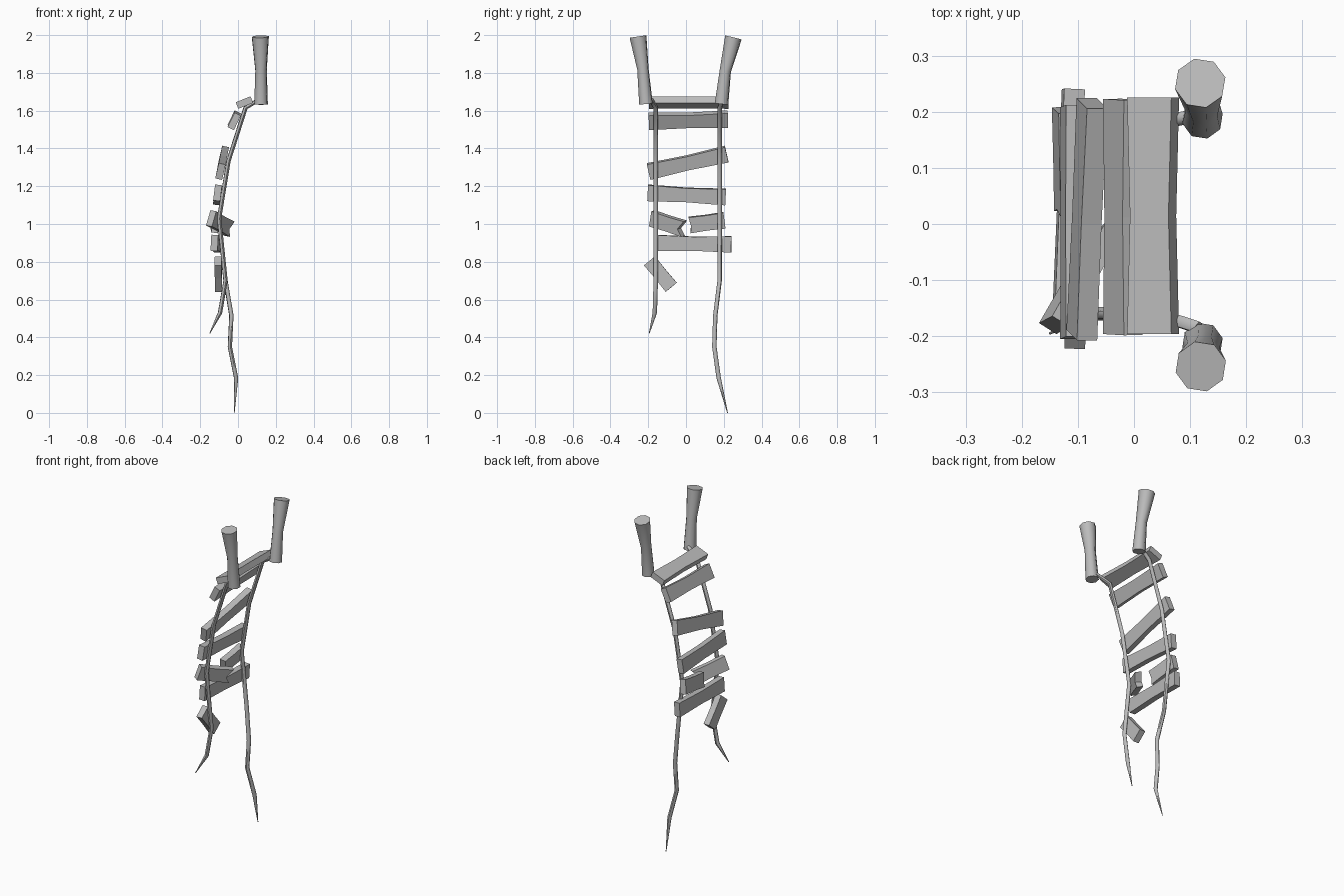
import bpy, bmesh, math
from mathutils import Vector

cube = bpy.data.objects.get("Cube")
if cube:
    bpy.data.objects.remove(cube, do_unlink=True)

GREY = (0.5, 0.5, 0.5, 1.0)
mat = bpy.data.materials.new("plain grey")
mat.use_nodes = True
mat.diffuse_color = GREY
mat.node_tree.nodes["Principled BSDF"].inputs["Base Color"].default_value = GREY


def finish(bm, name, smooth=False):
    bmesh.ops.recalc_face_normals(bm, faces=bm.faces)
    mesh = bpy.data.meshes.new(name)
    bm.to_mesh(mesh)
    bm.free()
    mesh.materials.append(mat)
    obj = bpy.data.objects.new(name, mesh)
    bpy.context.collection.objects.link(obj)
    if smooth:
        bpy.ops.object.select_all(action='DESELECT')
        obj.select_set(True)
        bpy.context.view_layer.objects.active = obj
        bpy.ops.object.shade_smooth_by_angle(angle=math.radians(60))
    return obj


def tube(name, path, radii, sides=8):
    """Round bar swept along a path, with one radius per point."""
    pts = [Vector(p) for p in path]
    bm = bmesh.new()
    rings = []
    for i, (p, r) in enumerate(zip(pts, radii)):
        t = (pts[min(i + 1, len(pts) - 1)] - pts[max(i - 1, 0)]).normalized()
        u = Vector((0, 1, 0)).cross(t).normalized()
        v = t.cross(u)
        angles = [math.tau * (k + 0.3) / sides for k in range(sides)]
        rings.append([bm.verts.new(p + r * (math.cos(a) * u + math.sin(a) * v)) for a in angles])
    for a, b in zip(rings, rings[1:]):
        for k in range(sides):
            n = (k + 1) % sides
            bm.faces.new((a[k], a[n], b[n], b[k]))
    bm.faces.new(rings[0])
    bm.faces.new(rings[-1])
    return finish(bm, name, True)


def plank(name, start, end, tilt, width=0.085, thick=0.037, waist=0.87, notch=(0, 0)):
    """Waisted board; tilt is the slope of its width in the xz plane, notch splits the ends."""
    a, b = Vector(start), Vector(end)
    along = (b - a).normalized()
    across = Vector((math.cos(math.radians(tilt)), 0, math.sin(math.radians(tilt))))
    across = (across - along * across.dot(along)).normalized()
    normal = along.cross(across)
    length, h = (b - a).length, width / 2
    outline = [(0, h), (length / 2, h * waist), (length, h)]
    if notch[1]:
        outline.append((length - notch[1], -h * 0.2))
    outline += [(length, -h), (length / 2, -h * waist), (0, -h)]
    if notch[0]:
        outline.append((notch[0], -h * 0.2))
    bm = bmesh.new()
    face = bm.faces.new([bm.verts.new(a + along * s + across * w - normal * thick / 2)
                         for s, w in outline])
    grown = bmesh.ops.extrude_face_region(bm, geom=[face])["geom"]
    bmesh.ops.translate(bm, vec=normal * thick,
                        verts=[g for g in grown if isinstance(g, bmesh.types.BMVert)])
    return finish(bm, name)


# Flared, slightly bent posts
POST_RADII = (0.037, 0.031, 0.046)
tube("front_post", [(0.122, -0.212, 1.635), (0.122, -0.228, 1.82), (0.119, -0.254, 1.992)], POST_RADII)
tube("back_post", [(0.122, 0.188, 1.635), (0.122, 0.208, 1.81), (0.118, 0.251, 1.987)], POST_RADII)

# Ropes share the upper sag and fray to a point at the bottom
SAG = [(0.04, 1.615), (-0.05, 1.335), (-0.1, 1.03), (-0.066, 0.7)]


def rope(name, y, anchor, tail):
    path = [anchor] + [(x, y, z) for x, z in SAG] + tail
    tube(name, path, [0.012] * (len(path) - 1) + [0.002], 6)


rope("front_rope", -0.16, (0.115, -0.185, 1.66),
     [(-0.095, -0.165, 0.53), (-0.15, -0.195, 0.42)])
rope("back_rope", 0.178, (0.115, 0.195, 1.66),
     [(-0.035, 0.155, 0.515), (-0.043, 0.15, 0.35), (-0.01, 0.173, 0.185), (-0.02, 0.22, 0.0)])

# Whole planks, top to bottom
plank("plank_top", (0.034, -0.196, 1.643), (0.034, 0.225, 1.643), 22)
plank("plank_second", (-0.02, -0.197, 1.543), (-0.02, 0.222, 1.555), 64)
plank("plank_third", (-0.093, -0.198, 1.278), (-0.075, 0.215, 1.37), 77)
plank("plank_fourth", (-0.108, -0.203, 1.165), (-0.108, 0.21, 1.143), 83)
plank("plank_lowest", (-0.125, -0.165, 0.9), (-0.108, 0.24, 0.892), 87)

# Snapped plank in two halves, and a loose plank hanging from the front rope
plank("broken_plank_front", (-0.142, -0.18, 1.03), (-0.045, -0.01, 0.975), 79, waist=0.94, notch=(0, 0.03))
plank("broken_plank_back", (-0.118, 0.018, 0.995), (-0.122, 0.203, 1.02), 82, waist=0.94, notch=(0.008, 0))
plank("hanging_plank", (-0.105, -0.193, 0.805), (-0.103, -0.078, 0.665), 90, width=0.076, waist=0.95)
